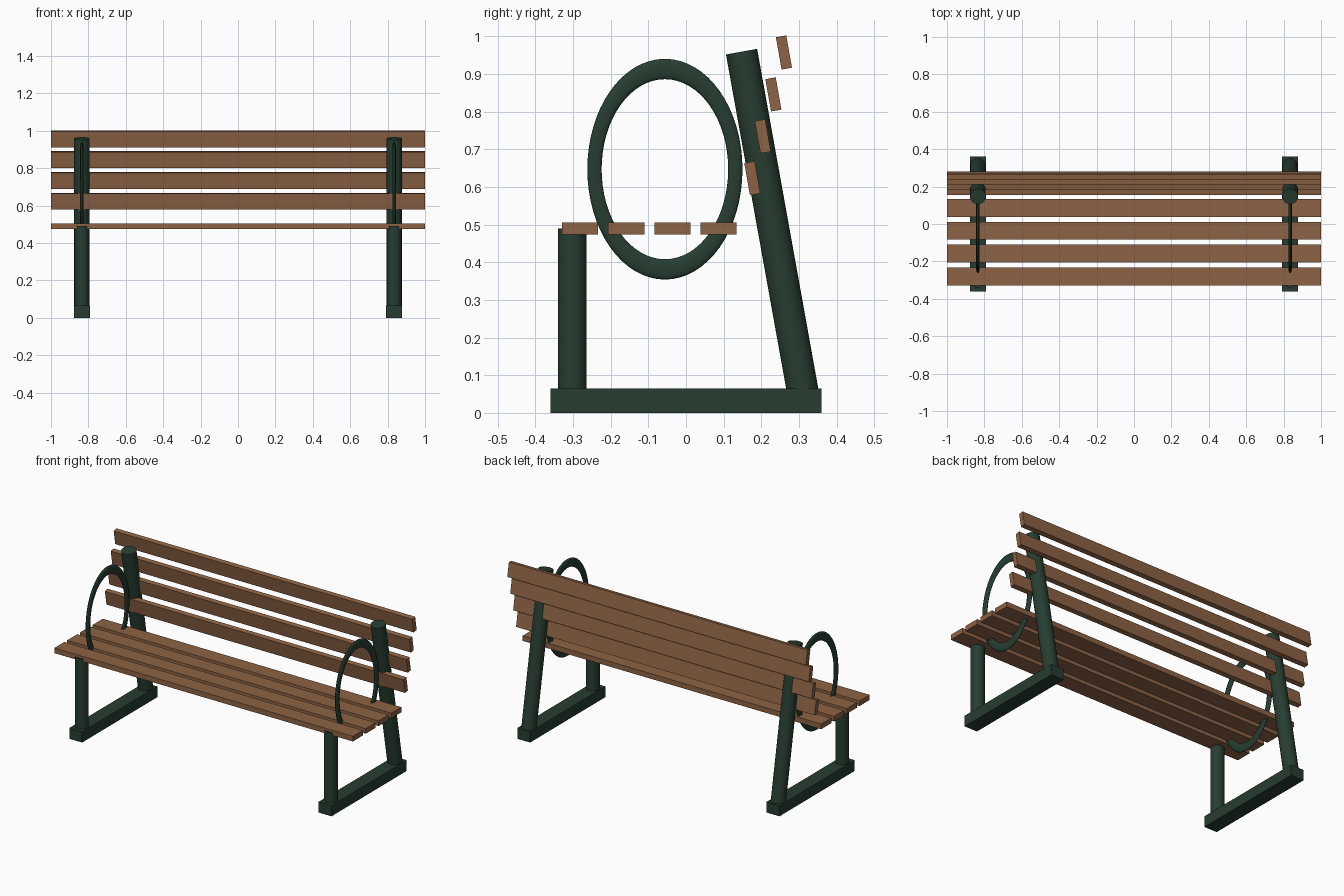
import bpy
from math import radians, pi
from mathutils import Vector

if "Cube" in bpy.data.objects:
    bpy.data.objects.remove(bpy.data.objects["Cube"])


def material(name, color):
    m = bpy.data.materials.new(name)
    m.diffuse_color = (*color, 1)
    m.use_nodes = True
    m.node_tree.nodes["Principled BSDF"].inputs["Base Color"].default_value = m.diffuse_color
    return m


WOOD = material("wood", (0.27, 0.125, 0.058))
METAL = material("green_metal", (0.02, 0.047, 0.03))
TILT = radians(10)


def finish(name, mat, smooth=False):
    o = bpy.context.object
    o.name = name
    o.data.materials.append(mat)
    bpy.ops.object.transform_apply(location=False, rotation=True, scale=True)
    if smooth:
        bpy.ops.object.shade_smooth_by_angle(angle=radians(35))
    return o


def box(name, loc, size, mat, tilt=0):
    bpy.ops.mesh.primitive_cube_add(size=1, location=loc, rotation=(tilt, 0, 0))
    bpy.context.object.scale = size
    finish(name, mat)


def post(name, a, b, radius):
    a, b = Vector(a), Vector(b)
    d = b - a
    bpy.ops.mesh.primitive_cylinder_add(
        vertices=32, radius=radius, depth=d.length, location=(a + b) / 2,
        rotation=d.to_track_quat('Z', 'Y').to_euler())
    finish(name, METAL, True)


# Slats
for i in range(4):
    box(f"seat_slat_{i+1}", (0, -0.281 + 0.1225 * i, 0.4895), (2, 0.096, 0.031), WOOD)
    box(f"back_slat_{i+1}", (0, 0.176 + 0.028 * i, 0.623 + 0.1113 * i),
        (2, 0.028, 0.087), WOOD, TILT)

# End frames
for side, x in (("left", -0.835), ("right", 0.835)):
    box(f"{side}_foot_rail", (x, 0, 0.0325), (0.086, 0.72, 0.065), METAL)
    post(f"{side}_front_leg", (x, -0.302, 0.04), (x, -0.302, 0.49), 0.038)
    post(f"{side}_rear_post", (x, 0.313, 0.04), (x, 0.1475, 0.959), 0.042)
    # Oval armrest ring, flattened sideways
    bpy.ops.mesh.primitive_torus_add(
        major_radius=1, minor_radius=0.1015, major_segments=64, minor_segments=16,
        location=(x, -0.056, 0.647), rotation=(0, pi / 2, 0))
    bpy.context.object.scale = (0.266, 0.187, 0.085)
    finish(f"{side}_armrest_ring", METAL, True)
